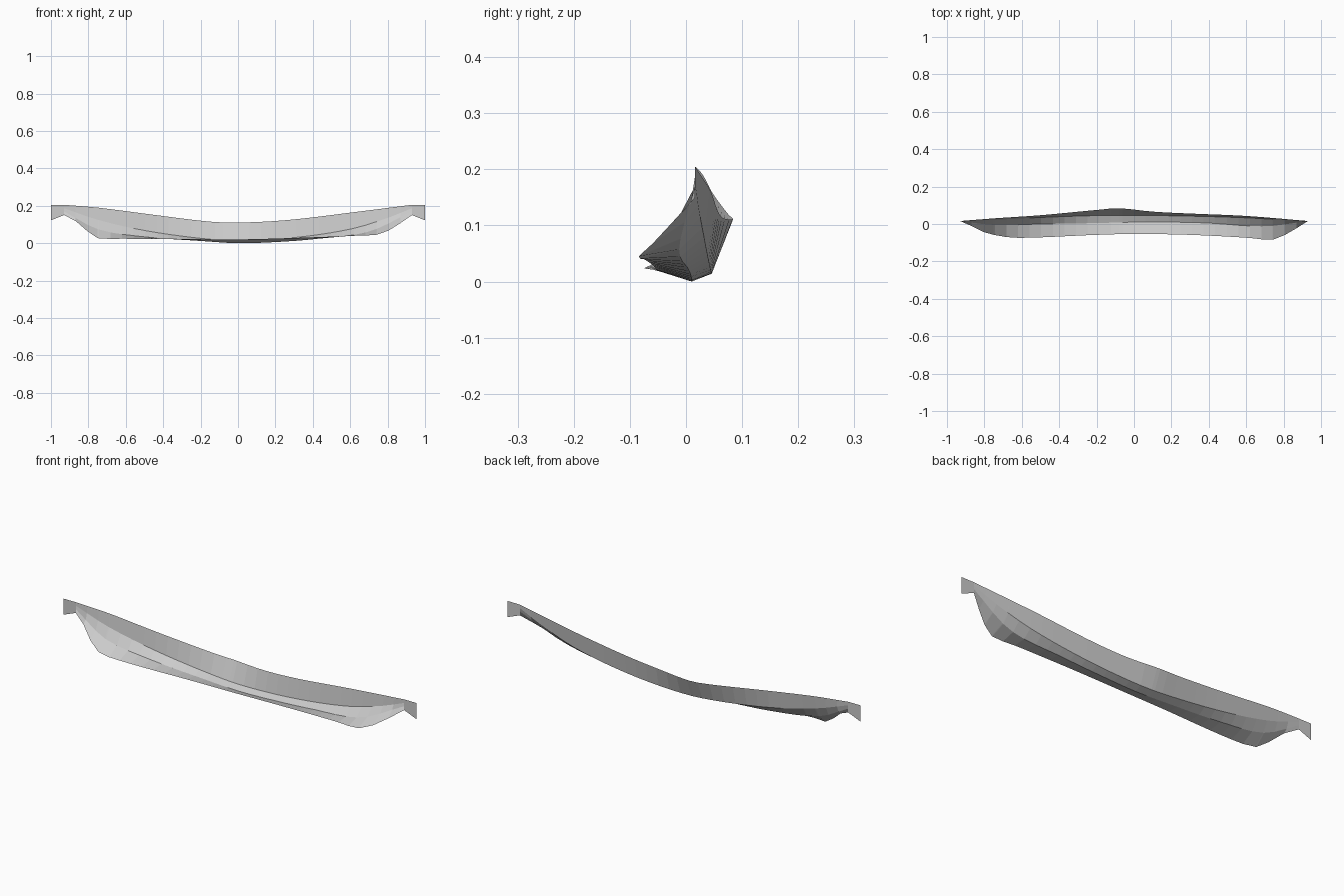
import bpy, bmesh

if "Cube" in bpy.data.objects:
    bpy.data.objects.remove(bpy.data.objects["Cube"])

# Long rails of the thin curved shell, from the upper back rim to the front lip
RIM = [(-.93, .016, .205), (-.75, .03, .19), (-.5, .047, .158), (-.2, .075, .12),
       (-.08, .084, .111), (.1, .066, .113), (.3, .056, .127), (.6, .043, .163), (.93, .016, .205)]
CHINE = [(-.93, .016, .187), (-.75, .022, .125), (-.5, .035, .068), (-.2, .045, .026),
         (0, .046, .014), (.3, .042, .03), (.6, .033, .075), (.8, .022, .135), (.93, .016, .187)]
KEEL = [(-.93, .016, .17), (-.75, -.005, .075), (-.5, 0, .034), (-.2, .005, .012),
        (0, .01, 0), (.2, .01, .006), (.4, .005, .021), (.7, -.012, .062), (.93, .016, .17)]
LIP = [(-.93, .016, .15), (-.87, -.01, .12), (-.8, -.045, .06), (-.75, -.058, .027),
       (-.63, -.074, .024), (-.2, -.058, .021), (0, -.053, .02), (.3, -.058, .028),
       (.6, -.073, .039), (.74, -.084, .045), (.8, -.062, .065), (.87, -.022, .108), (.93, .016, .15)]


def sample(rail, x):
    """Cubic interpolation along a rail at position x."""
    n = len(rail)
    i = next((k for k in range(n - 1) if x <= rail[k + 1][0] + 1e-6), n - 2)
    a, b = rail[i], rail[i + 1]
    h = b[0] - a[0]
    t = (x - a[0]) / h

    def slope(k, c):
        p, q = rail[max(k - 1, 0)], rail[min(k + 1, n - 1)]
        return (q[c] - p[c]) / (q[0] - p[0])
    out = [x]
    for c in (1, 2):
        out.append((2*t**3 - 3*t*t + 1) * a[c] + (t**3 - 2*t*t + t) * h * slope(i, c)
                   + (3*t*t - 2*t**3) * b[c] + (t**3 - t*t) * h * slope(i + 1, c))
    out[2] = max(out[2], 0)
    return out


def grid_object(name, rows):
    bm = bmesh.new()
    vs = [[bm.verts.new(p) for p in r] for r in rows]
    for r, s in zip(vs, vs[1:]):
        for j in range(len(r) - 1):
            bm.faces.new((r[j], s[j], s[j + 1], r[j + 1]))
    me = bpy.data.meshes.new(name)
    bm.to_mesh(me)
    bm.free()
    ob = bpy.data.objects.new(name, me)
    bpy.context.collection.objects.link(ob)
    return ob


# Trough-shaped shell
xs = sorted({round(-.93 + 1.86 * i / 30, 4) for i in range(31)} | {-.75, -.08, .74})
rows = []
for x in xs:
    rim, chine, keel, lip = (sample(r, x) for r in (RIM, CHINE, KEEL, LIP))
    rows.append([rim, chine, keel, lip])
grid_object("curved_shell", rows)

# Flat upright tabs at both ends
for name, s in (("left_end_tab", -1), ("right_end_tab", 1)):
    grid_object(name, [[(s * .93, .016, .205), (s * .93, .016, .15)],
                       [(s, .016, .205), (s, .016, .122)]])
